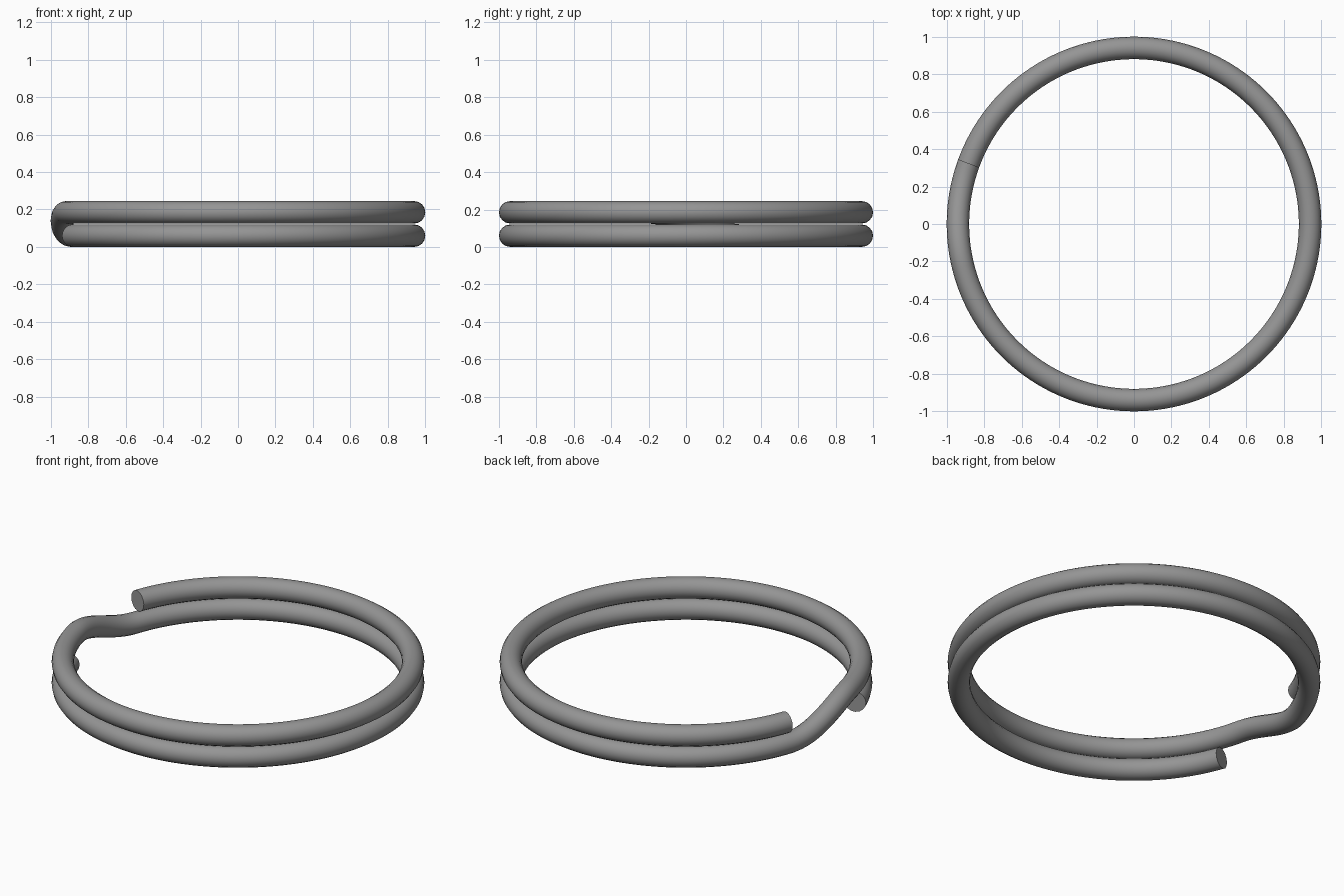
import bpy
from math import radians, cos, sin

if "Cube" in bpy.data.objects:
    bpy.data.objects.remove(bpy.data.objects["Cube"])

WIRE = 0.06            # wire radius
RING = 1 - WIRE        # coil centreline radius
LOW, HIGH = WIRE, 0.185

# Plain steel
steel = bpy.data.materials.new("grey_steel")
steel.use_nodes = True
colour = (0.3, 0.3, 0.3, 1)
steel.diffuse_color = colour
steel.node_tree.nodes["Principled BSDF"].inputs["Base Color"].default_value = colour


def height(angle):
    """Upper coil, then a smooth step down to the lower coil."""
    t = min(max((angle - 161) / 32, 0), 1)
    # angle is measured backwards from the upper end of the wire
    return LOW + (HIGH - LOW) * t * t * (3 - 2 * t)


# Wire path: upper end at 160 degrees, clockwise twice, lower end at 200 degrees
START, SWEEP, STEPS = 520, 680, 340
path = bpy.data.curves.new("split_ring", "CURVE")
path.dimensions = "3D"
path.twist_mode = "Z_UP"
path.bevel_depth = WIRE
path.bevel_resolution = 6
path.use_fill_caps = True
spline = path.splines.new("POLY")
spline.points.add(STEPS)
for i, point in enumerate(spline.points):
    angle = START - SWEEP * i / STEPS
    a = radians(angle)
    point.co = (RING * cos(a), RING * sin(a), height(angle), 1)

ring = bpy.data.objects.new("split_ring", path)
bpy.context.collection.objects.link(ring)
path.materials.append(steel)

# Solid mesh with smooth wire and crisp cut ends
bpy.ops.object.select_all(action="DESELECT")
ring.select_set(True)
bpy.context.view_layer.objects.active = ring
bpy.ops.object.convert(target="MESH")
bpy.ops.object.shade_smooth_by_angle(angle=radians(40))
